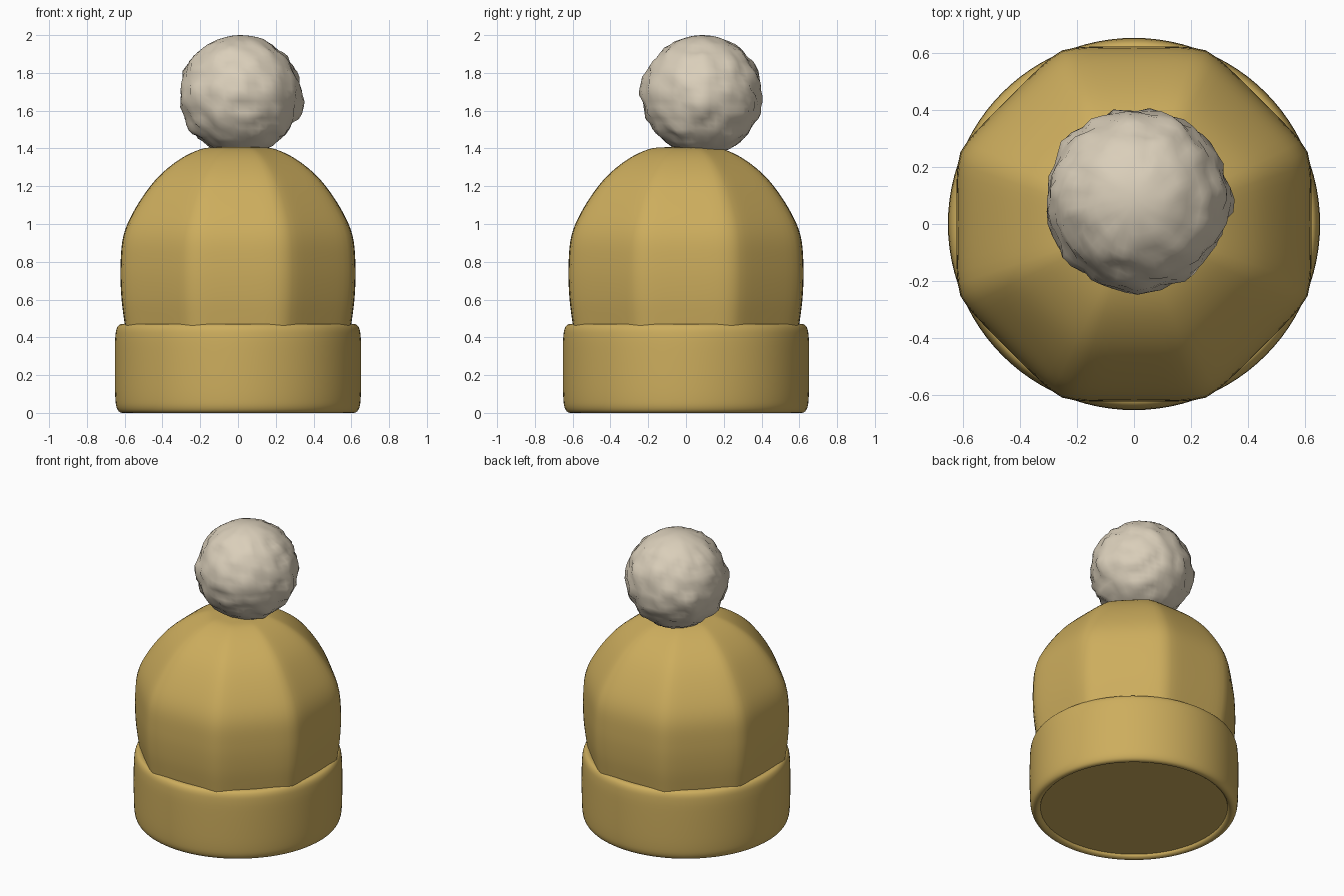
import bpy, bmesh, math
from mathutils import Vector, noise

if "Cube" in bpy.data.objects:
    bpy.data.objects.remove(bpy.data.objects["Cube"])

def material(name, rgb):
    m = bpy.data.materials.new(name)
    m.diffuse_color = (*rgb, 1)
    m.use_nodes = True
    m.node_tree.nodes["Principled BSDF"].inputs["Base Color"].default_value = m.diffuse_color
    return m

gold = material("mustard wool", (0.61, 0.42, 0.11))
cream = material("cream wool", (0.70, 0.62, 0.49))

def finish(bm, name, mat, angle=45):
    bmesh.ops.recalc_face_normals(bm, faces=bm.faces)
    me = bpy.data.meshes.new(name)
    bm.to_mesh(me)
    bm.free()
    ob = bpy.data.objects.new(name, me)
    bpy.context.collection.objects.link(ob)
    me.materials.append(mat)
    bpy.ops.object.select_all(action='DESELECT')
    bpy.context.view_layer.objects.active = ob
    ob.select_set(True)
    bpy.ops.object.shade_smooth_by_angle(angle=math.radians(angle))
    return ob

def smooth_profile(pts, n=5):
    """Catmull-Rom through the profile points."""
    p = [Vector(q) for q in pts]
    p = [2 * p[0] - p[1]] + p + [2 * p[-1] - p[-2]]
    out = []
    for i in range(1, len(p) - 2):
        a, b, c, d = p[i - 1:i + 3]
        for k in range(n):
            t = k / n
            out.append(0.5 * (2 * b + (c - a) * t + (2 * a - 5 * b + 4 * c - d) * t * t
                              + (3 * b - a - 3 * c + d) * t ** 3))
    return out + [p[-2]]

def lathe(name, profile, mat, shape=lambda a: 1.0, segs=96):
    """Spin an (r, z) profile; both ends are capped."""
    bm = bmesh.new()
    rings = []
    for r, z in profile:
        ring = []
        for i in range(segs):
            a = 2 * math.pi * i / segs
            k = r * shape(a)
            ring.append(bm.verts.new((k * math.cos(a), k * math.sin(a), z)))
        rings.append(ring)
    for lo, hi in zip(rings, rings[1:]):
        for i in range(segs):
            j = (i + 1) % segs
            bm.faces.new((lo[i], lo[j], hi[j], hi[i]))
    bm.faces.new(rings[0][::-1])
    bm.faces.new(rings[-1])
    return finish(bm, name, mat)

def soft_octagon(a):
    """Octagon with flats on the axes and softened corners."""
    f = (a + math.pi / 8) % (math.pi / 4) - math.pi / 8
    x = 1 / math.cos(f)
    return (x ** -60 + 1.062 ** -60) ** (-1 / 60) * 1.0005

# crown of the hat
crown = [(0.575, 0.3), (0.60, 0.47), (0.618, 0.62), (0.622, 0.78), (0.606, 0.94),
         (0.545, 1.08), (0.44, 1.23), (0.32, 1.335), (0.20, 1.395), (0.10, 1.407), (0.01, 1.408)]
lathe("hat_crown", smooth_profile(crown), gold, soft_octagon)

# folded brim with a closed, slightly recessed underside
brim = [(0.585, 0.022), (0.592, 0.008), (0.61, 0.0), (0.63, 0.007), (0.643, 0.03), (0.649, 0.07),
        (0.652, 0.16), (0.652, 0.34), (0.649, 0.41), (0.643, 0.445), (0.63, 0.465),
        (0.61, 0.471), (0.59, 0.463), (0.575, 0.44)]
lathe("hat_brim", smooth_profile(brim, 3), gold)

# lumpy pom-pom, set slightly back
bm = bmesh.new()
bmesh.ops.create_uvsphere(bm, u_segments=48, v_segments=32, radius=1)
for v in bm.verts:
    n = v.co.normalized()
    side = 1 - abs(n.z) ** 4
    r = 0.318 + 0.022 * side * noise.noise(n * 4.5) + 0.010 * side * noise.noise(n * 9)
    bump = max(0, n.dot(Vector((0.99, 0.0, -0.08)).normalized()) - 0.96) / 0.04
    r += 0.022 * bump
    v.co = n * r + Vector((0.012, 0.085, 1.682))
finish(bm, "pom_pom", cream, 60)
